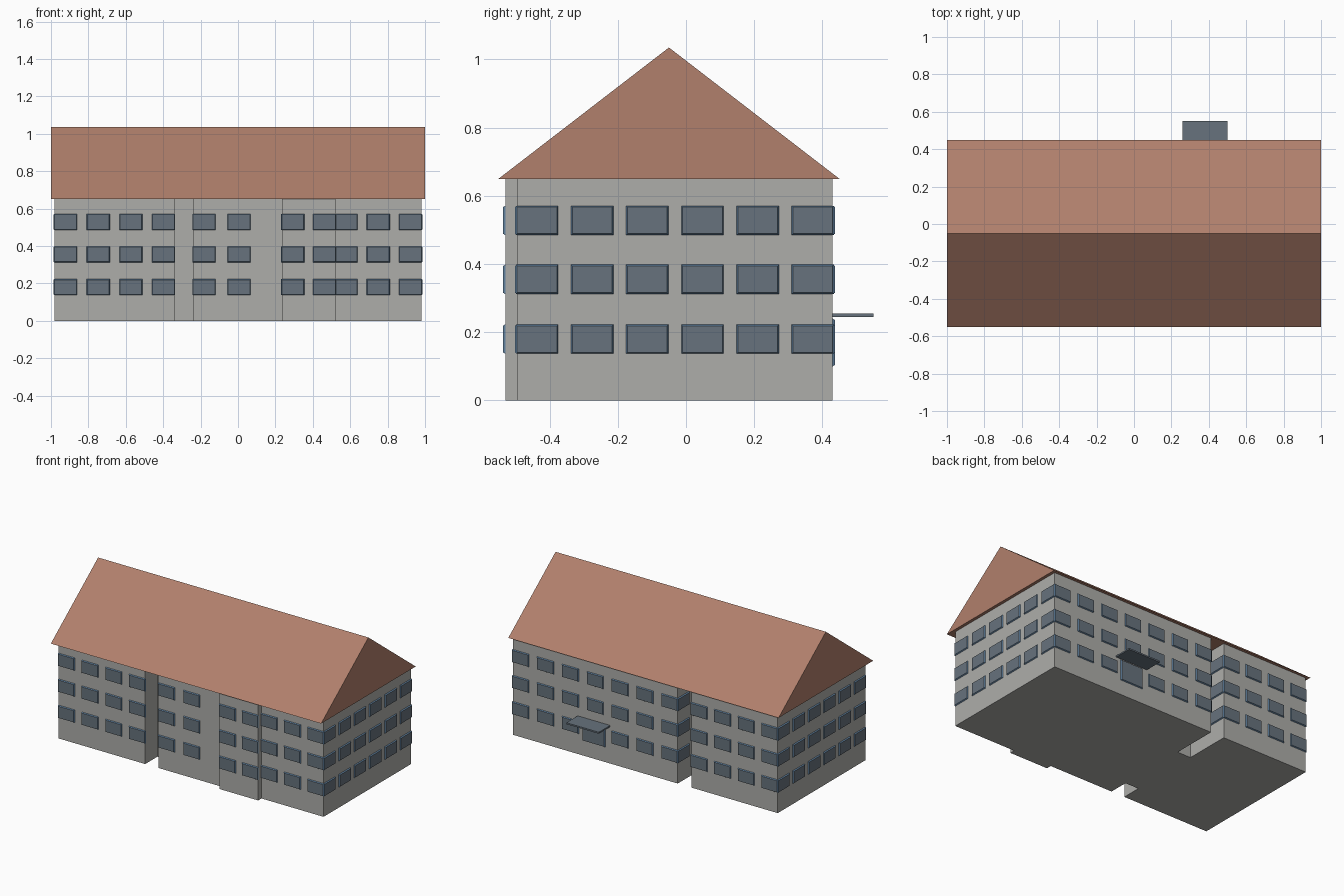
import bpy, bmesh, math
from mathutils import Matrix, Vector

cube = bpy.data.objects.get("Cube")
if cube:
    bpy.data.objects.remove(cube, do_unlink=True)


def material(name, rgb):
    m = bpy.data.materials.new(name)
    m.use_nodes = True
    m.diffuse_color = (*rgb, 1)
    m.node_tree.nodes["Principled BSDF"].inputs["Base Color"].default_value = (*rgb, 1)
    return m


WALL = material("grey_plaster", (0.42, 0.42, 0.40))
ROOF = material("terracotta", (0.44, 0.215, 0.15))
GLASS = material("slate_glass", (0.135, 0.17, 0.205))
FRAME = material("blue_frame", (0.13, 0.24, 0.38))


def finish(bm, name, *mats):
    mesh = bpy.data.meshes.new(name)
    bm.to_mesh(mesh)
    bm.free()
    for m in mats:
        mesh.materials.append(m)
    ob = bpy.data.objects.new(name, mesh)
    bpy.context.collection.objects.link(ob)
    return ob


def prism(name, points, along, mat):
    """Extrude a flat profile along a vector."""
    bm = bmesh.new()
    face = bm.faces.new([bm.verts.new(p) for p in points])
    out = bmesh.ops.extrude_face_region(bm, geom=[face])
    moved = [g for g in out["geom"] if isinstance(g, bmesh.types.BMVert)]
    bmesh.ops.translate(bm, verts=moved, vec=along)
    bmesh.ops.recalc_face_normals(bm, faces=bm.faces)
    return finish(bm, name, mat)


# Main dimensions
EAVE, RIDGE = 0.65, 1.035
SIDE, FRONT, BACK = 0.98, -0.495, 0.43
BAY = -0.53                      # face of the projecting bay
GAP_L, GAP_R = -0.34, -0.24      # link between the two wings
LINK_F, LINK_B = -0.365, 0.12

# Walls: two wings joined by a narrow recessed link, with a shallow bay
plan = [(-SIDE, FRONT), (GAP_L, FRONT), (GAP_L, LINK_F), (GAP_R, LINK_F),
        (GAP_R, FRONT), (0.235, FRONT), (0.235, BAY), (0.52, BAY),
        (0.52, FRONT), (SIDE, FRONT), (SIDE, BACK), (GAP_R, BACK),
        (GAP_R, LINK_B), (GAP_L, LINK_B), (GAP_L, BACK), (-SIDE, BACK)]
prism("walls", [(x, y, 0) for x, y in plan], (0, 0, EAVE), WALL)

# Gable roof
prism("roof", [(-1, -0.55, EAVE), (-1, 0.45, EAVE), (-1, -0.05, RIDGE)],
      (2, 0, 0), ROOF)

# Windows: shallow panes with sloping blue edges
W, H, DEPTH, RIM = 0.124, 0.086, 0.007, 0.004
ROWS = (0.18, 0.355, 0.528)
TURN = {"front": 0, "right": 90, "back": 180, "left": 270}


def pane(bm, x, y, z, side, w=W, h=H):
    m = Matrix.Translation((x, y, z)) @ Matrix.Rotation(math.radians(TURN[side]), 4, "Z")

    def ring(inset, depth):
        a, b = w / 2 - inset, h / 2 - inset
        return [bm.verts.new(m @ Vector((sx * a, -depth, sz * b)))
                for sx, sz in ((-1, -1), (1, -1), (1, 1), (-1, 1))]

    back, front = ring(0, 0), ring(RIM, DEPTH)
    bm.faces.new(front)
    for i in range(4):
        j = (i + 1) % 4
        bm.faces.new((back[i], back[j], front[j], front[i])).material_index = 1


def window_grid(name, side, wall, start, end, count, skip=None):
    """Rows of windows whose outer edges lie at start and end."""
    bm = bmesh.new()
    first, last = start + W / 2, end - W / 2
    for i in range(count):
        t = first + (last - first) * i / (count - 1)
        for r, z in enumerate(ROWS):
            if (i, r) != skip:
                x, y = (t, wall) if side in ("front", "back") else (wall, t)
                pane(bm, x, y, z, side)
    finish(bm, name, GLASS, FRAME)


E = 0.004  # corner windows reach just past the wall ends
window_grid("left_wing_front_windows", "front", FRONT, -SIDE - E, GAP_L + E, 4)
window_grid("middle_front_windows", "front", FRONT, GAP_R - E, 0.067, 2)
window_grid("bay_windows", "front", BAY, 0.235 - E, 0.52 + E, 2)
window_grid("right_front_windows", "front", FRONT, 0.52 - E, SIDE + E, 3)
window_grid("right_side_windows", "right", SIDE, FRONT - E, BACK + E, 6)
window_grid("left_side_windows", "left", -SIDE, FRONT - E, BACK + E, 6)
window_grid("left_wing_back_windows", "back", BACK, -SIDE - E, GAP_L + E, 4)
window_grid("main_back_windows", "back", BACK, GAP_R - E, SIDE + E, 7, skip=(3, 0))
window_grid("recess_left_windows", "right", GAP_L, LINK_B, BACK + E, 2)
window_grid("recess_right_windows", "left", GAP_R, LINK_B, BACK + E, 2)

# Back door and its canopy
bm = bmesh.new()
pane(bm, 0.38, BACK, 0.17, "back", 0.17, 0.14)
finish(bm, "back_door", GLASS, FRAME)
prism("door_canopy", [(0.26, BACK, 0.245), (0.5, BACK, 0.245),
                      (0.5, 0.55, 0.245), (0.26, 0.55, 0.245)],
      (0, 0, 0.01), GLASS)
